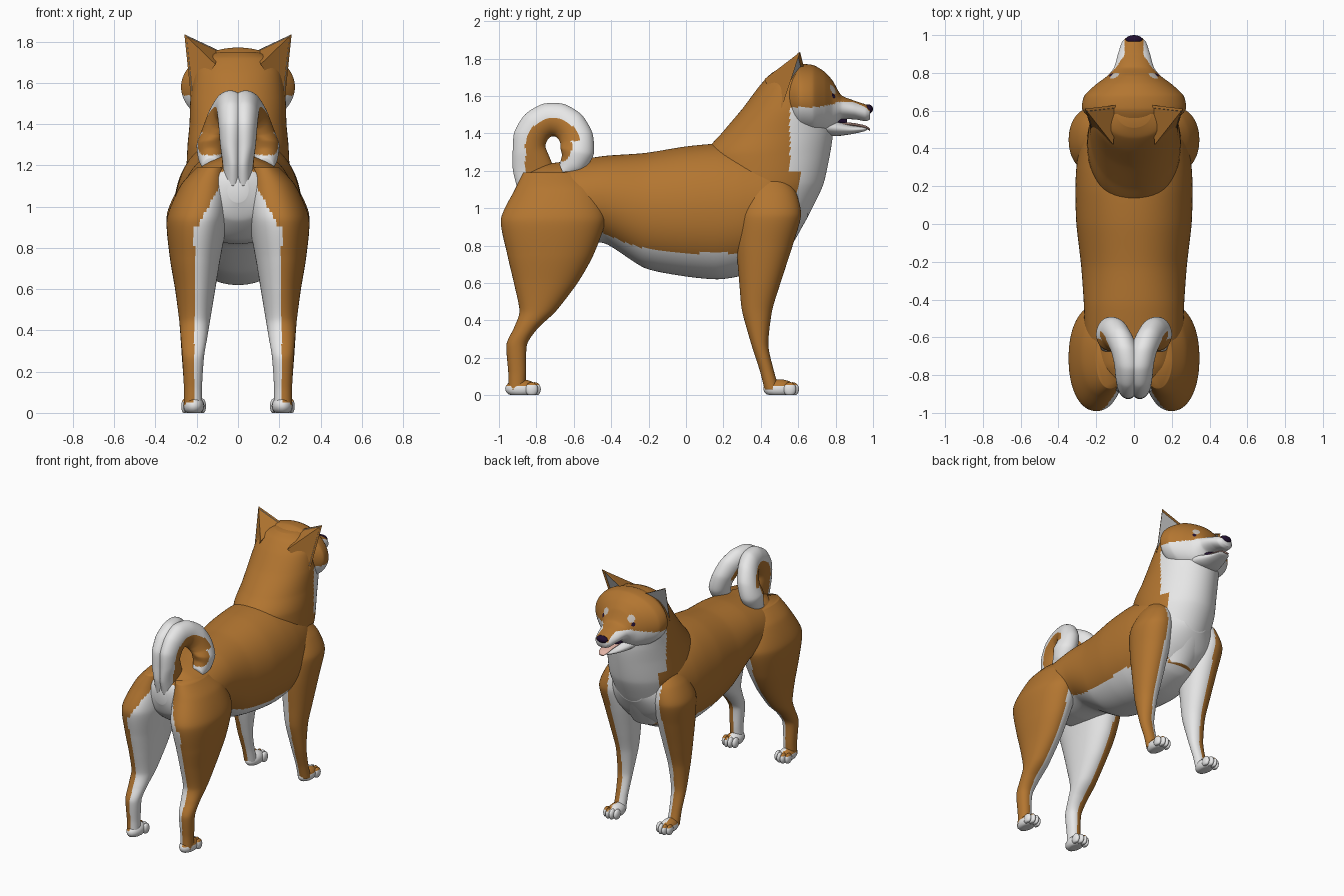
import bpy, bmesh, math
from mathutils import Vector

if "Cube" in bpy.data.objects:
    bpy.data.objects.remove(bpy.data.objects["Cube"])

COLOURS = [("tan_fur", (0.45, 0.18, 0.03)), ("white_fur", (0.8, 0.8, 0.8)),
           ("dark_nose", (0.015, 0.005, 0.03)), ("pale_brow", (0.6, 0.55, 0.5)),
           ("ear_grey", (0.48, 0.48, 0.48)), ("tongue_pink", (0.75, 0.45, 0.38))]
MATS = []
for name, c in COLOURS:
    m = bpy.data.materials.new(name)
    m.diffuse_color = (*c, 1)
    m.use_nodes = True
    m.node_tree.nodes["Principled BSDF"].inputs["Base Color"].default_value = m.diffuse_color
    MATS.append(m)
TAN, WHITE, DARK, PALE, GREY, PINK = range(6)


def finish(name, bm, rule, mirror=False, smooth=True):
    """Colour faces by rule(x, y, z), make the object, mirror it if paired."""
    bmesh.ops.recalc_face_normals(bm, faces=bm.faces)
    for f in bm.faces:
        f.smooth = smooth
        if rule is not None:
            c = f.calc_center_median()
            f.material_index = rule(abs(c.x), c.y, c.z) if callable(rule) else rule
    me = bpy.data.meshes.new(name)
    bm.to_mesh(me)
    bm.free()
    for m in MATS:
        me.materials.append(m)
    ob = bpy.data.objects.new(name, me)
    bpy.context.collection.objects.link(ob)
    if mirror:
        mod = ob.modifiers.new("mirror", 'MIRROR')
        mod.use_mirror_merge = False
    return ob


def loft(name, secs, rule, mirror=False, n=40, sub=6, p=1.0):
    """Skin rings (x, y, z, half width along x, half extent vector in yz)."""
    S = [Vector(s) for s in secs]
    rows = []
    for i in range(len(S) - 1):
        a, b = S[i], S[i + 1]
        ta = (b - S[max(i - 1, 0)]) * 0.36
        tb = (S[min(i + 2, len(S) - 1)] - a) * 0.36
        for k in range(sub):
            t = k / sub
            rows.append(a * (2*t**3 - 3*t*t + 1) + ta * (t**3 - 2*t*t + t)
                        + b * (3*t*t - 2*t**3) + tb * (t**3 - t*t))
    rows.append(S[-1])
    bm = bmesh.new()
    rings = []
    for x, y, z, w, by, bz in rows:
        ring = []
        for j in range(n):
            c, s = math.cos(2*math.pi*j/n), math.sin(2*math.pi*j/n)
            c, s = math.copysign(abs(c)**p, c), math.copysign(abs(s)**p, s)
            ring.append(bm.verts.new((x + w*c, y + by*s, z + bz*s)))
        rings.append(ring)
    for r, q in zip(rings, rings[1:]):
        for j in range(n):
            bm.faces.new((r[j], r[(j+1) % n], q[(j+1) % n], q[j]))
    bm.faces.new(rings[0])
    bm.faces.new(rings[-1])
    return finish(name, bm, rule, mirror)


def along_y(t):      # (y, zmin, zmax, half width)
    return [(0, y, (a+b)/2, w, 0, (b-a)/2) for y, a, b, w in t]


def along_z(t):      # (z, ymin, ymax, xmin, xmax)
    return [((c+d)/2, (a+b)/2, z, (d-c)/2, (b-a)/2, 0) for z, a, b, c, d in t]


def ball(bm, c, r):
    """Ellipsoid flattened on the ground."""
    vs = bmesh.ops.create_uvsphere(bm, u_segments=16, v_segments=10, radius=1)["verts"]
    for v in vs:
        v.co = Vector([c[i] + r[i]*v.co[i] for i in range(3)])
        v.co.z = max(v.co.z, 0)


# torso
def torso_rule(x, y, z):
    line = 0.76 + max(0, -y)**2 * 0.55
    if z < line and y < 0.5:
        return WHITE
    if y > 0.5 and (x < 0.2 or y > 0.62) and z < 1.25:
        return WHITE
    if y < -0.8 and x < 0.2 - max(0, z - 0.9)*0.55:
        return WHITE
    return TAN

loft("torso", along_y([
    (-.9, 1.02, 1.15, .05), (-.86, .93, 1.19, .14), (-.75, .84, 1.235, .23),
    (-.6, .82, 1.255, .26), (-.43, .81, 1.28, .265), (-.22, .68, 1.295, .28),
    (0, .635, 1.33, .305), (.17, .62, 1.345, .31), (.3, .64, 1.335, .305),
    (.45, .7, 1.3, .28), (.57, .82, 1.2, .22), (.65, .95, 1.1, .1)]),
    torso_rule, n=120, sub=12, p=0.95)

# neck
def neck_rule(x, y, z):
    if z < 1.19:
        return WHITE if y > 0.62 or (y > 0.5 and x < 0.2) else TAN
    return WHITE if z < 1.54 and y > 0.555 else TAN

loft("neck", along_z([
    (.74, .32, .53, -.12, .12), (.87, .22, .605, -.2, .2), (1.0, .15, .675, -.23, .23),
    (1.13, .1, .735, -.25, .25), (1.29, .1, .77, -.245, .245),
    (1.4, .19, .785, -.235, .235), (1.53, .3, .775, -.23, .23),
    (1.65, .39, .73, -.21, .21), (1.72, .455, .69, -.17, .17),
    (1.75, .51, .66, -.09, .09)]), neck_rule, n=160, sub=12)

# head with cheeks and muzzle
def head_rule(x, y, z):
    if y > .72 and math.dist((x, y, z), (.122, .789, 1.6)) < .014:
        return DARK
    if y > .72 and math.dist((x, y, z), (.1, .78, 1.633)) < .027:
        return PALE
    if y > .8:
        return WHITE if (x > .05 and z < 1.568) or z < 1.52 else TAN
    return WHITE if y > .57 and z < 1.54 + .2*max(0, y - .7) else TAN

loft("head", along_y([
    (.48, 1.5, 1.7, .12), (.56, 1.42, 1.75, .23), (.61, 1.39, 1.77, .275),
    (.68, 1.38, 1.765, .262), (.74, 1.39, 1.73, .2), (.785, 1.41, 1.68, .14),
    (.83, 1.47, 1.605, .105), (.9, 1.475, 1.575, .085), (.96, 1.465, 1.555, .065),
    (.985, 1.475, 1.54, .045)]), head_rule, n=128, sub=14)

# lower jaw, tongue, nose
loft("lower_jaw", along_y([(.7, 1.39, 1.49, .13), (.8, 1.385, 1.47, .1),
     (.88, 1.395, 1.445, .07), (.95, 1.41, 1.435, .045), (.97, 1.42, 1.43, .02)]), WHITE, n=24)
loft("mouth_inside", along_y([(.76, 1.44, 1.5, .07), (.82, 1.44, 1.49, .055),
     (.86, 1.435, 1.48, .03)]), DARK, n=20)
loft("tongue", along_y([(.8, 1.445, 1.465, .05), (.9, 1.438, 1.455, .042),
     (.96, 1.425, 1.442, .036), (.985, 1.412, 1.425, .02)]), PINK, n=20)
bm = bmesh.new()
ball(bm, (0, .975, 1.53), (.045, .025, .025))
finish("nose", bm, DARK)

# ears: hollow pyramids opening forward and outward
bm = bmesh.new()
inner, outer, back, tip = [bm.verts.new(c) for c in
    ((.09, .63, 1.755), (.225, .5, 1.5), (.11, .42, 1.69), (.26, .61, 1.835))]
for tri in ((inner, back, tip), (outer, back, tip), (inner, outer, back)):
    bm.faces.new(tri)
front = bm.faces.new((inner, outer, tip))
bmesh.ops.recalc_face_normals(bm, faces=bm.faces)
bmesh.ops.inset_region(bm, faces=[front], thickness=.012, depth=-.012)
front.material_index = GREY
finish("ears", bm, None, mirror=True, smooth=False)

# legs
def leg_rule(x, y, z):
    if z > 0.9 and y < 0:
        return WHITE if y < -.75 and x < .2 - (z - .9)*.55 else TAN
    return WHITE if x < .212 else TAN

loft("front_legs", along_z([
    (1.18, .36, .52, .12, .22), (1.08, .31, .59, .1, .295), (.96, .28, .615, .1, .345),
    (.8, .27, .57, .1, .33), (.6, .285, .505, .12, .305), (.45, .3, .46, .14, .285),
    (.27, .35, .44, .165, .272), (.13, .395, .47, .175, .262),
    (.03, .42, .5, .175, .262)]), leg_rule, mirror=True, n=80, sub=9, p=.95)
loft("hind_legs", along_z([
    (1.19, -.87, -.55, .05, .2), (1.1, -.915, -.47, .04, .28), (.94, -.99, -.43, .05, .345),
    (.75, -.955, -.495, .085, .33), (.6, -.92, -.58, .11, .305), (.45, -.89, -.695, .135, .285),
    (.36, -.92, -.79, .15, .277), (.27, -.96, -.85, .165, .27), (.12, -.95, -.855, .175, .262),
    (.03, -.95, -.86, .175, .262)]), leg_rule, mirror=True, n=80, sub=9, p=.93)

# paws with four toes
for name, y in (("front_paws", .5), ("hind_paws", -.88)):
    bm = bmesh.new()
    ball(bm, (.215, y, .035), (.052, .087, .05))
    for i in range(4):
        ball(bm, (.173 + .028*i, y + (.07 if i in (1, 2) else .055), .032),
             (.018, .034, .038))
    finish(name, bm, lambda x, yy, z: TAN if z > .055 and x > .22 else WHITE, mirror=True)

# tail: two mirrored curls rising from one base
def tail_rule(x, y, z):
    r = math.hypot(y + .71, z - 1.33)
    if (r < .15 and (y < -.72 or z > 1.36)) or (r < .1 and z > 1.25):
        return TAN
    return TAN if z < 1.28 and -.86 < y < -.7 else WHITE

secs = [(.025, -.82, 1.1, .045, -.08, 0), (.025, -.815, 1.2, .05, -.11, 0)]
for i in range(10):
    t = i / 9
    a = math.radians(190 - 258*t)
    h = .09 if i < 8 else (.07, .04)[i - 8]
    x = .032 + .1*min(1, max(0, (t - .38)/.42))
    secs.append((x, -.71 + .13*math.cos(a), 1.33 + .145*math.sin(a),
                 (.055 + .018*min(1, 3*t)) * (h/.09)**.7, h*math.cos(a), h*math.sin(a)))
loft("tail", secs, tail_rule, mirror=True, n=64, sub=8)
